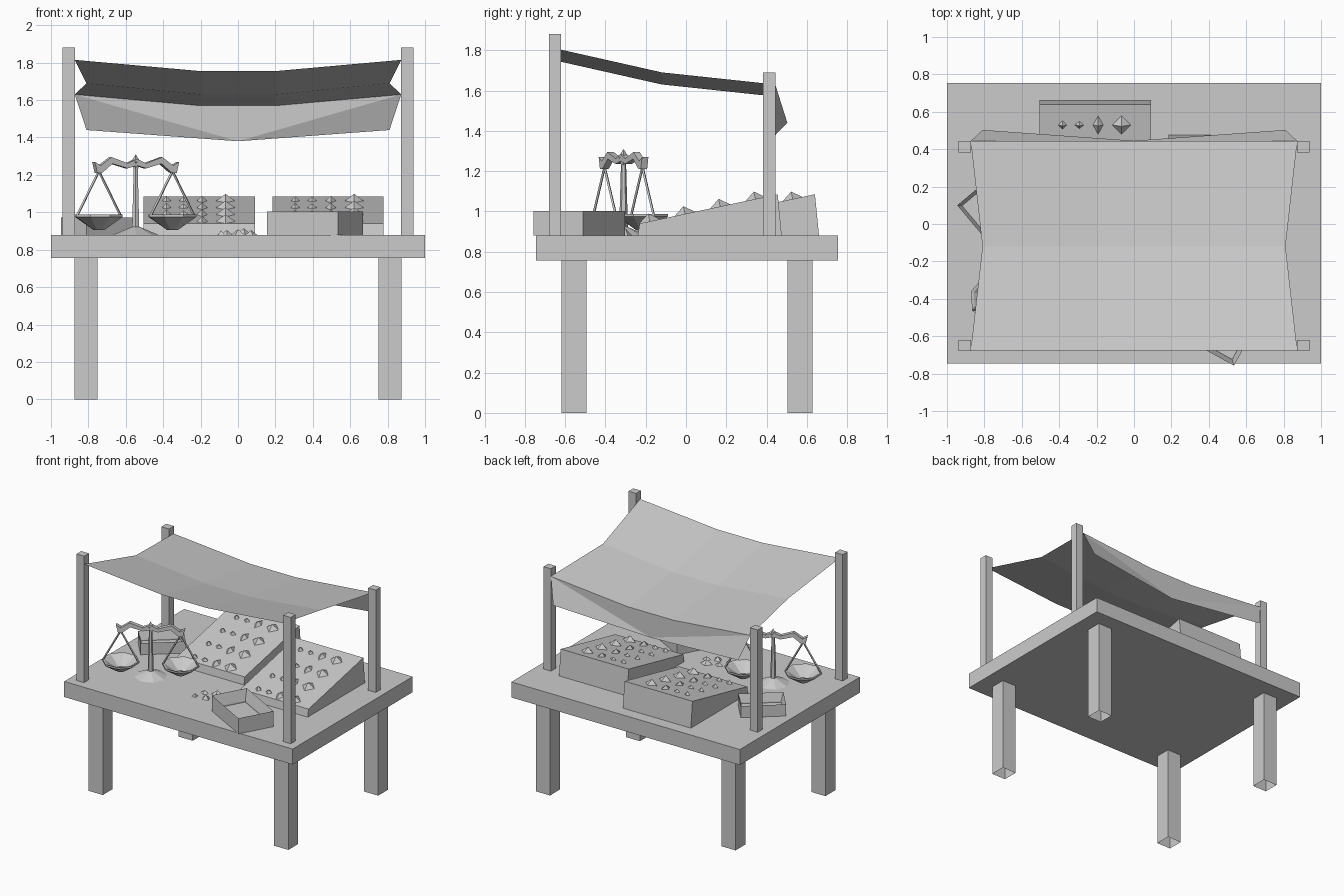
import bpy, bmesh, math, random
from mathutils import Vector, Matrix

if "Cube" in bpy.data.objects:
    bpy.data.objects.remove(bpy.data.objects["Cube"])

grey = bpy.data.materials.new("plain_grey")
grey.use_nodes = True
grey.diffuse_color = (0.6, 0.6, 0.6, 1)
bsdf = next(n for n in grey.node_tree.nodes if n.type == 'BSDF_PRINCIPLED')
bsdf.inputs["Base Color"].default_value = (0.6, 0.6, 0.6, 1)

TOP = 0.88       # table surface height
MID_Y = 0.005    # table centre


def finish(name, bm, recalc=True):
    if recalc:
        bmesh.ops.recalc_face_normals(bm, faces=bm.faces)
    mesh = bpy.data.meshes.new(name)
    bm.to_mesh(mesh)
    bm.free()
    mesh.materials.append(grey)
    obj = bpy.data.objects.new(name, mesh)
    bpy.context.collection.objects.link(obj)
    return obj


def box(name, low, high, open_bottom=False):
    low, high = Vector(low), Vector(high)
    bm = bmesh.new()
    bmesh.ops.create_cube(bm, size=1, matrix=Matrix.Translation((low + high) / 2)
                          @ Matrix.Diagonal((*(high - low), 1)))
    if open_bottom:
        bm.normal_update()
        bmesh.ops.delete(bm, geom=[f for f in bm.faces if f.normal.z < -0.9], context='FACES')
    return finish(name, bm, not open_bottom)


def cone(bm, start, end, r1, r2, sides):
    start, end = Vector(start), Vector(end)
    axis = end - start
    turn = axis.to_track_quat('Z', 'Y').to_matrix().to_4x4()
    bmesh.ops.create_cone(bm, cap_ends=True, segments=sides, radius1=r1, radius2=r2,
                          depth=axis.length, matrix=Matrix.Translation((start + end) / 2) @ turn)


def prism(name, profile, place, width):
    # Extrude an (a, z) profile sideways by width, centred, then place it
    bm = bmesh.new()
    face = bm.faces.new([bm.verts.new((a, -width / 2, z)) for a, z in profile])
    new = bmesh.ops.extrude_face_region(bm, geom=[face])["geom"]
    bmesh.ops.translate(bm, vec=(0, width, 0),
                        verts=[v for v in new if isinstance(v, bmesh.types.BMVert)])
    bmesh.ops.transform(bm, matrix=place, verts=bm.verts)
    return finish(name, bm)


# Table
box("table_top", (-1, MID_Y - 0.75, 0.757), (1, MID_Y + 0.75, TOP))
for side, s in (("left", 1), ("right", -1)):
    for end, y, post_y, post_z in (("front", -0.557, -0.65, 1.88), ("back", 0.567, 0.413, 1.69)):
        x = s * 0.812
        box(f"{end}_{side}_leg", (x - 0.062, y - 0.062, 0), (x + 0.062, y + 0.062, 0.757), True)
        x = s * 0.905
        box(f"{end}_{side}_post", (x - 0.033, post_y - 0.03, TOP), (x + 0.033, post_y + 0.03, post_z))

# Sagging cloth canopy: rows of (y, edge x, edge height)
bm = bmesh.new()
rows = []
for y, edge, z in ((-0.675, 0.873, 1.815), (-0.12, 0.81, 1.69), (0.443, 0.873, 1.63)):
    rows.append([bm.verts.new((x, y, z - sag)) for x, sag in
                 ((-edge, 0), (-0.2, 0.06), (0.2, 0.06), (edge, 0))])
for a, b in zip(rows, rows[1:]):
    for i in range(3):
        bm.faces.new((a[i], a[i + 1], b[i + 1], b[i]))
# Hanging back flap
back = rows[-1]
right, mid, left = [bm.verts.new(p) for p in ((-0.81, 0.503, 1.44), (0, 0.445, 1.38), (0.81, 0.503, 1.44))]
for i in range(3):
    bm.faces.new((back[i], back[i + 1], mid))
bm.faces.new((right, back[0], mid))
bm.faces.new((back[3], left, mid))
finish("cloth_canopy", bm)

# Sloped displays with rows of gems
GEM_KINDS = ((-0.175, 0.025, 0.025, 0.03), (-0.085, 0.027, 0.022, 0.025),
             (0.015, 0.03, 0.055, 0.03), (0.14, 0.053, 0.053, 0.04))


def gem(bm, place, rx, ry, rz):
    bmesh.ops.create_cone(bm, segments=4, radius1=1, radius2=0, depth=1,
                          matrix=place @ Matrix.Diagonal((rx, ry, rz, 1)) @ Matrix.Translation((0, 0, 0.5)))


slope = math.atan2(0.145, 0.7)
for name, x, front in (("left", 0.481, -0.24), ("right", -0.207, -0.055)):
    place = Matrix.Translation((x, front, TOP)) @ Matrix.Rotation(math.pi / 2, 4, 'Z')
    prism(f"{name}_display", ((0, 0), (0.715, 0), (0.695, 0.205), (0.01, 0.06)), place, 0.595)
    bm = bmesh.new()
    for row in range(4):
        along = 0.06 + row * 0.175
        for dx, rx, ry, rz in GEM_KINDS:
            spot = Matrix.Translation((x + dx, front + along, TOP + 0.058 + along * math.tan(slope)))
            gem(bm, spot @ Matrix.Rotation(slope, 4, 'X'), rx, ry, rz)
    finish(f"{name}_display_gems", bm)

# Loose gems on the table
random.seed(3)
bm = bmesh.new()
for x, y, r in ((-0.09, -0.41, 0.022), (-0.06, -0.33, 0.025), (0.0, -0.40, 0.03),
                (0.03, -0.30, 0.035), (0.07, -0.36, 0.025)):
    spot = Matrix.Translation((x, y, TOP)) @ Matrix.Rotation(random.random() * 3, 4, 'Z')
    gem(bm, spot, r, r * 1.3, r)
finish("loose_gems", bm)


# Open crates
def crate(name, x, y, angle, size):
    bm = bmesh.new()
    bmesh.ops.create_cube(bm, size=1, matrix=Matrix.Diagonal((0.434, 0.28, 0.123, 1)))
    bm.normal_update()
    lid = [f for f in bm.faces if f.normal.z > 0.9]
    bmesh.ops.inset_region(bm, faces=lid, thickness=0.035)
    bmesh.ops.translate(bm, verts=lid[0].verts, vec=(0, 0, -0.085))
    # extra wall loop keeps the rim separate from the floor
    rim = bmesh.ops.extrude_face_region(bm, geom=lid)["geom"]
    bmesh.ops.translate(bm, verts=[v for v in rim if isinstance(v, bmesh.types.BMVert)], vec=(0, 0, -0.01))
    bmesh.ops.delete(bm, geom=[f for f in lid if f.is_valid], context='FACES_ONLY')
    place = (Matrix.Translation((x, y, TOP)) @ Matrix.Rotation(math.radians(angle), 4, 'Z')
             @ Matrix.Scale(size, 4) @ Matrix.Translation((0, 0, 0.0615)))
    bmesh.ops.transform(bm, matrix=place, verts=bm.verts)
    finish(name, bm)


crate("front_crate", 0.412, -0.53, -28.8, 1)
crate("side_crate", -0.753, 0.124, 40, 0.75)

# Balance scale: stand, beam, cords and pans
centre = Vector((-0.547, -0.31, 0))
along = Vector((0.9, 0.43, 0)).normalized()
turn = Matrix.Translation(centre) @ Matrix.Rotation(math.atan2(along.y, along.x), 4, 'Z')

bm = bmesh.new()
cone(bm, centre + Vector((0, 0, TOP)), centre + Vector((0, 0, 0.925)), 0.12, 0.015, 8)
cone(bm, centre + Vector((0, 0, 0.91)), centre + Vector((0, 0, 1.26)), 0.022, 0.012, 6)
cone(bm, centre + Vector((0, 0, 1.23)), centre + Vector((0, 0, 1.27)), 0.012, 0.025, 4)
cone(bm, centre + Vector((0, 0, 1.27)), centre + Vector((0, 0, 1.31)), 0.025, 0, 4)
finish("scale_stand", bm)

upper = ((0, 1.285), (0.055, 1.262), (0.15, 1.295), (0.215, 1.25), (0.25, 1.27))
lower = ((0.235, 1.21), (0.205, 1.212), (0.145, 1.26), (0.055, 1.235), (0, 1.25))
half = upper + lower
outline = list(half) + [(-a, z) for a, z in reversed(half[1:-1])]
prism("scale_beam", outline, turn, 0.035)

for side, s in (("left", 1), ("right", -1)):
    hub = centre + along * (s * 0.218)
    bm = bmesh.new()
    for d in (-1, 1):
        cone(bm, hub + Vector((0, 0, 1.22)), hub + along * (d * 0.13) + Vector((0, 0, 0.98)), 0.007, 0.007, 4)
    finish(f"{side}_pan_cords", bm)
    # Shallow dish with a slightly sunken inside
    bm = bmesh.new()
    rings = []
    for radius, z in ((0.03, 0.905), (0.135, 0.975), (0.135, 0.988), (0.12, 0.985), (0.03, 0.925)):
        rings.append([bm.verts.new(turn @ Vector((s * 0.218 + radius * math.cos(i * math.pi / 4),
                                                  radius * math.sin(i * math.pi / 4), z))) for i in range(8)])
    for a, b in zip(rings, rings[1:]):
        for i in range(8):
            j = (i + 1) % 8
            bm.faces.new((a[i], a[j], b[j], b[i]))
    bm.faces.new(rings[0])
    bm.faces.new(rings[-1])
    finish(f"{side}_scale_pan", bm)
